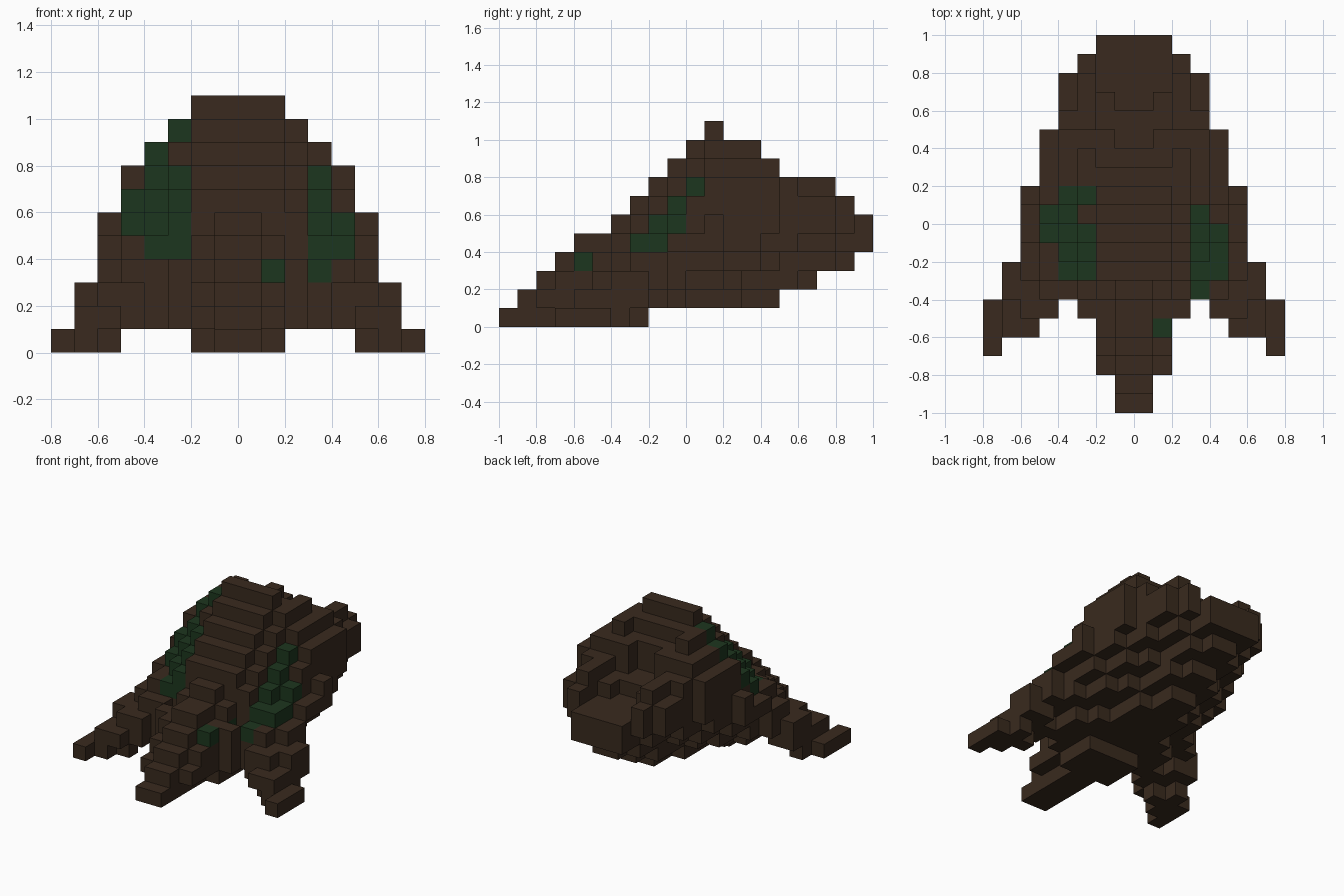
import bpy
import bmesh
from mathutils import Vector

old = bpy.data.objects.get("Cube")
if old:
    bpy.data.objects.remove(old)

S = 0.1  # block size


def material(name, colour):
    m = bpy.data.materials.new(name)
    m.use_nodes = True
    m.diffuse_color = (*colour, 1)
    m.node_tree.nodes["Principled BSDF"].inputs["Base Color"].default_value = (*colour, 1)
    return m


bark = material("dark bark", (0.041, 0.023, 0.013))
moss = material("moss green", (0.012, 0.037, 0.013))

# Block rows run from front to back; heights are counted in blocks
crest = [1, 2, 3, 4, 5, 5, 6, 7, 8, 9, 10, 11, 10, 10, 9, 8, 8, 8, 7, 6]
keel = [0] * 8 + [1] * 7 + [2, 2, 3, 3, 4]
half = [1, 1, 2, 2, 2, 3, 5, 5] + [6] * 4 + [5] * 3 + [4] * 3 + [3, 2]
drop = [0, 0, 1, 2, 3, 5]
rise = [0, 0.6, 1.8, 2.3, 3.2, 4.3]


def column(i, j):
    """Bottom and top of the log at side step i and row j."""
    # Round underside, tilted up towards the back
    lifted = i > 1 or (i == 1 and j < 5)
    bottom = max(keel[j], int(lifted), round(0.42 * j - 4.48 + rise[i]))
    if j < 12:
        top = crest[j] - drop[i]
        if i == 1 and j < 7:
            top -= 1
        if j == 6 and i > 1:
            top = 3 if i == 2 else 4
        if j == 7 and i == 4:
            top = 5
    else:
        top = min(crest[j], 11 - drop[i])
        if i == 3 and j > 15:
            top = 7
    # Hollow in the broken end
    if i < 2 and j > 12:
        top = 9 if j < 14 + i else 7 if j < 16 + i else 6
    return bottom, max(top, bottom + 1)


cells = {}


def put(i, j, k, part):
    cells.setdefault((i, j, k), part)


def mirrored(i):
    return (i, -1 - i)


# Log and its front root
for j in range(20):
    for i in range(half[j]):
        bottom, top = column(i, j)
        for x in mirrored(i):
            for k in range(bottom, top):
                put(x, j, k, "front_root" if j < 6 else "log")

# Side roots, as block boxes: side step, rows, heights
side_boxes = [
    (7, 3, 6, 0, 1), (6, 4, 7, 0, 2), (6, 6, 8, 1, 3), (5, 4, 5, 1, 2),
    (5, 5, 6, 0, 2), (5, 5, 8, 1, 3), (5, 7, 9, 2, 4), (4, 5, 7, 1, 3),
]
for i, j0, j1, k0, k1 in side_boxes:
    for x in mirrored(i):
        for j in range(j0, j1):
            for k in range(k0, k1):
                put(x, j, k, "left_root" if x > 0 else "right_root")

# Moss on the uppermost blocks: column, first and last row, depth
patches = [(3, 6, 10, 1), (4, 7, 9, 1), (1, 4, 4, 1), (-3, 11, 11, 1),
           (-3, 8, 9, 1), (-3, 7, 7, 2), (-4, 7, 11, 1), (-5, 9, 10, 1)]
for x, j0, j1, depth in patches:
    for j in range(j0, j1 + 1):
        top = max(k for (a, b, k) in cells if a == x and b == j)
        for k in range(depth):
            cells[(x, j, top - k)] = "moss_patches"
# Moss on the flank beside the front root
cells[(1, 6, 3)] = "moss_patches"


def build(part, mat):
    """Make one object from the outer faces of a part's blocks."""
    bm = bmesh.new()
    for c, owner in cells.items():
        if owner != part:
            continue
        centre = Vector((c[0] + 0.5, c[1] - 9.5, c[2] + 0.5)) * S
        for axis in range(3):
            for sign in (-1, 1):
                n = [0, 0, 0]
                n[axis] = sign
                if tuple(a + b for a, b in zip(c, n)) in cells:
                    continue
                n = Vector(n)
                u = Vector((0, 0, 0))
                u[(axis + 1) % 3] = 1
                v = n.cross(u)
                ring = [n + u + v, n - u + v, n - u - v, n + u - v]
                bm.faces.new([bm.verts.new(centre + r * S / 2) for r in ring])
    bmesh.ops.remove_doubles(bm, verts=bm.verts, dist=S / 100)
    mesh = bpy.data.meshes.new(part)
    bm.to_mesh(mesh)
    bm.free()
    mesh.materials.append(mat)
    bpy.context.collection.objects.link(bpy.data.objects.new(part, mesh))


for part in ("log", "front_root", "left_root", "right_root"):
    build(part, bark)
build("moss_patches", moss)
